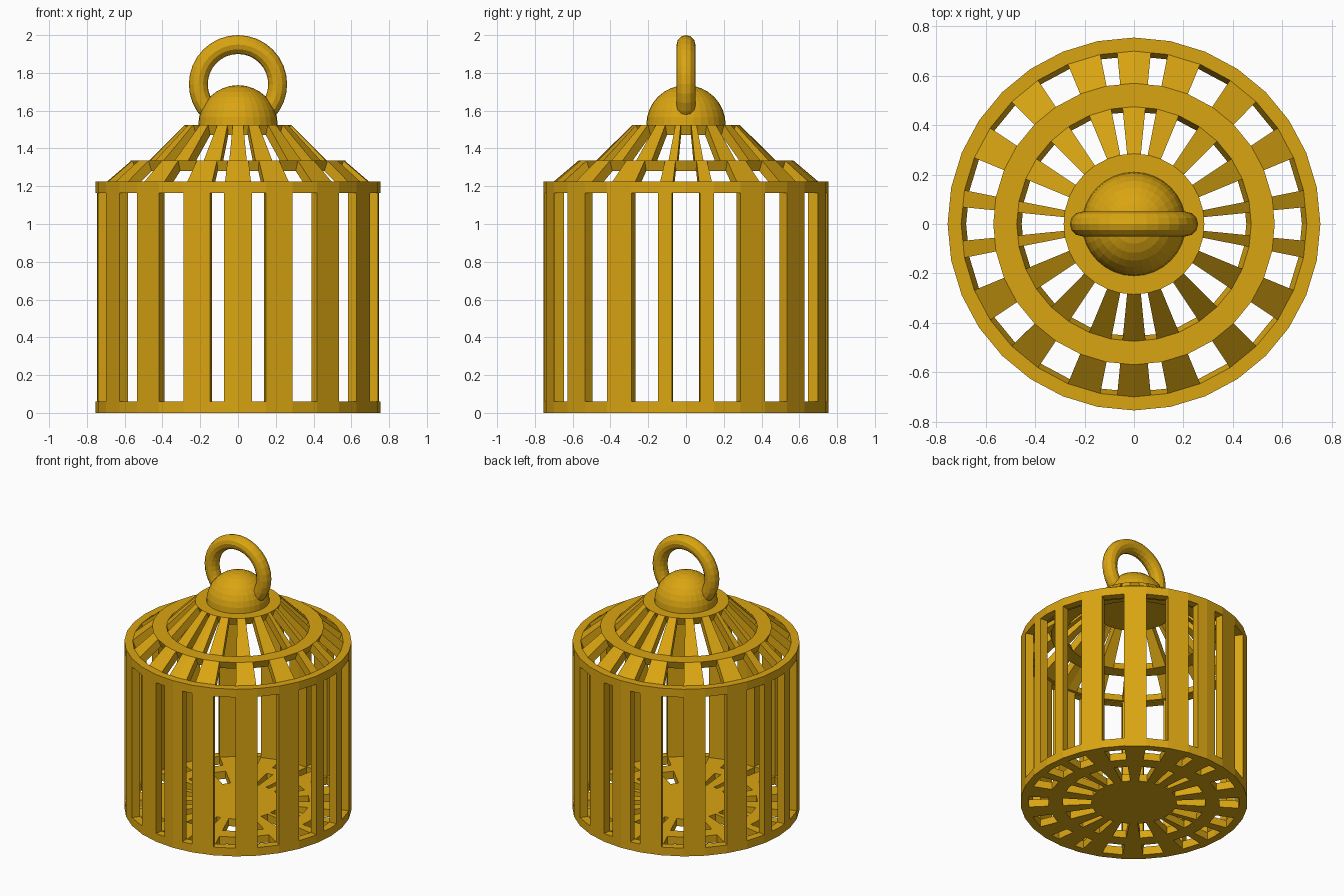
import bpy, bmesh, math

if "Cube" in bpy.data.objects:
    bpy.data.objects.remove(bpy.data.objects["Cube"])

gold = bpy.data.materials.new("gold")
gold.diffuse_color = (0.70, 0.376, 0.006, 1)
gold.use_nodes = True
gold.node_tree.nodes["Principled BSDF"].inputs["Base Color"].default_value = gold.diffuse_color

# (outer radius, outer z, inner radius, inner z) from the floor centre round to the roof centre
PROFILE = [
    (0, 0, 0, .055), (.285, 0, .285, .055), (.475, 0, .475, .055),
    (.57, 0, .57, .055), (.70, 0, .70, .055), (.755, 0, .70, .055),
    (.755, .06, .70, .06), (.755, 1.165, .70, 1.165), (.755, 1.225, .70, 1.17),
    (.70, 1.225, .68, 1.17), (.57, 1.335, .55, 1.28), (.475, 1.335, .455, 1.28),
    (.285, 1.525, .265, 1.47), (0, 1.525, 0, 1.47)]
BARRED = {1, 3, 6, 9, 11}                 # bands that are cut into bars
QUADRANT = {0, 2, 3, 6, 7, 10, 11, 14}    # half-side columns that hold a bar
COLS, ROWS = 64, len(PROFILE) - 1


def solid(row, col):
    if not 0 <= row < ROWS:
        return True
    if row not in BARRED:
        return True
    c = col % 32
    return (c if c < 16 else 31 - c) in QUADRANT


def finish(bm, name):
    bmesh.ops.remove_doubles(bm, verts=bm.verts, dist=1e-4)
    bmesh.ops.recalc_face_normals(bm, faces=bm.faces)
    me = bpy.data.meshes.new(name)
    bm.to_mesh(me)
    bm.free()
    ob = bpy.data.objects.new(name, me)
    bpy.context.collection.objects.link(ob)
    me.materials.append(gold)
    return ob


# Cage: 32-sided thick shell with floor, wall and roof bars left between openings
bm = bmesh.new()
outer, inner = [], []
for ro, zo, ri, zi in PROFILE:
    for ring, r, z in ((outer, ro, zo), (inner, ri, zi)):
        line = []
        for k in range(COLS):
            a = k * math.tau / COLS
            rr = r * (math.cos(math.pi / 32) if k % 2 else 1)   # odd points lie mid-side
            line.append(bm.verts.new((rr * math.sin(a), -rr * math.cos(a), z)))
        ring.append(line)
for i in range(ROWS):
    for j in range(COLS):
        if not solid(i, j):
            continue
        n = (j + 1) % COLS
        corners = [(i, j), (i, n), (i + 1, n), (i + 1, j)]
        bm.faces.new([outer[a][b] for a, b in corners])
        bm.faces.new([inner[a][b] for a, b in reversed(corners)])
        # close the cell wherever it borders an opening
        nearby = [(i - 1, j), (i, j + 1), (i + 1, j), (i, j - 1)]
        for e, cell in enumerate(nearby):
            if not solid(*cell):
                p, q = corners[e], corners[(e + 1) % 4]
                bm.faces.new([outer[q[0]][q[1]], outer[p[0]][p[1]],
                              inner[p[0]][p[1]], inner[q[0]][q[1]]])
finish(bm, "cage")

# Dome on the roof plate
bm = bmesh.new()
bmesh.ops.create_uvsphere(bm, u_segments=32, v_segments=16, radius=.21)
bmesh.ops.bisect_plane(bm, geom=bm.verts[:] + bm.edges[:] + bm.faces[:], dist=1e-5,
                       plane_co=(0, 0, 0), plane_no=(0, 0, -1), clear_outer=True)
finish(bm, "dome").location.z = 1.525

# Hanging ring
bpy.ops.mesh.primitive_torus_add(major_radius=.21, minor_radius=.05, major_segments=32,
                                 minor_segments=12, location=(0, 0, 1.74),
                                 rotation=(math.pi / 2, 0, 0))
ring = bpy.context.object
ring.name = "hanging_ring"
ring.data.materials.append(gold)
